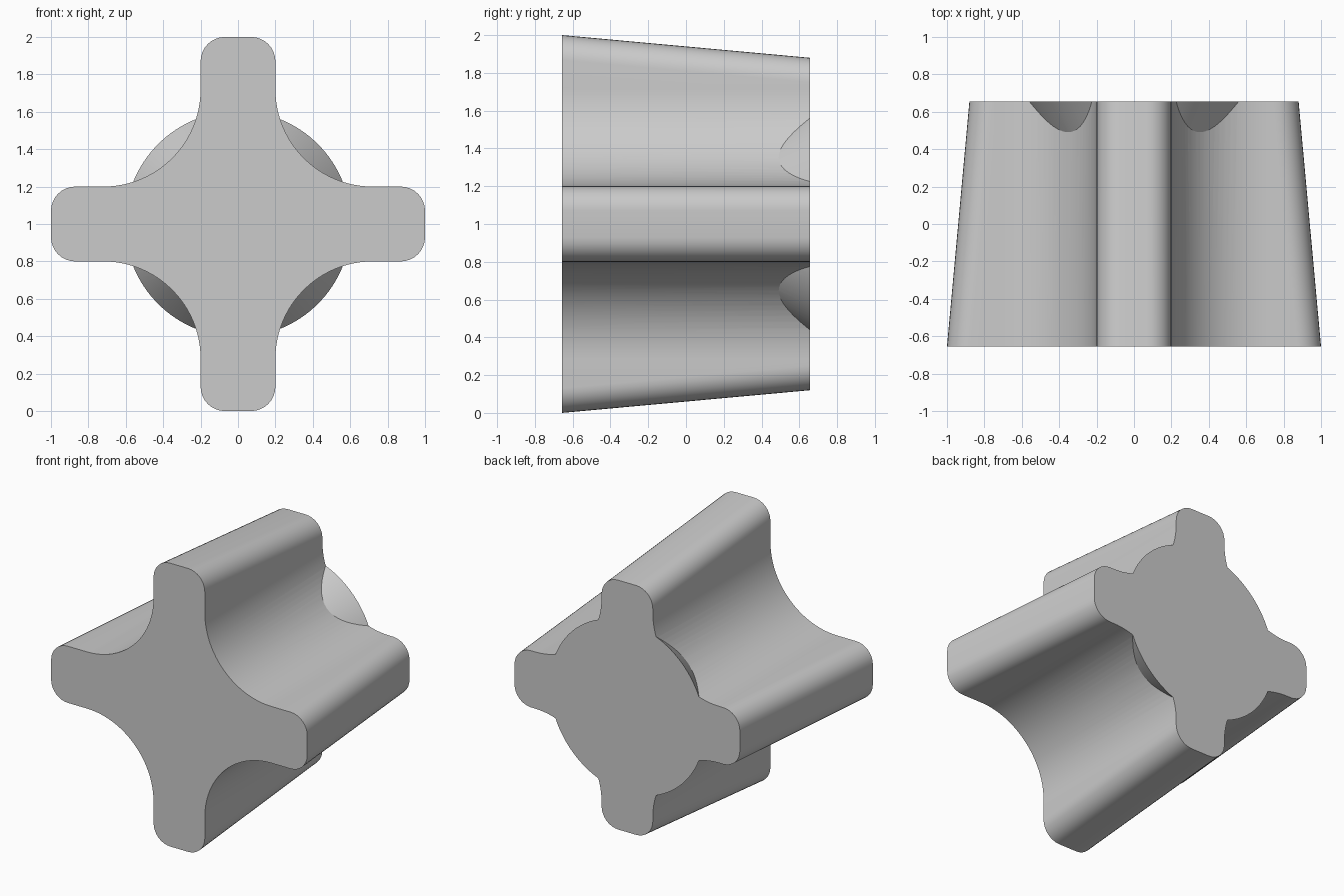
import bpy, bmesh
from math import sin, cos, pi
from mathutils import Matrix, Vector

cube = bpy.data.objects.get("Cube")
if cube:
    bpy.data.objects.remove(cube, do_unlink=True)

HALF_DEPTH = 0.656    # half the length along y
OVERRUN = 0.1         # extra length, trimmed flat at the back
ARM = 0.2             # half width of an arm
CORNER = 0.13         # rounding of the arm tips
FILLET = 0.52         # hollow between two arms
TAPER = 0.12 / (2 * HALF_DEPTH)

grey = bpy.data.materials.new("plain_grey")
grey.use_nodes = True
colour = (0.6, 0.6, 0.6, 1)
grey.diffuse_color = colour
grey.node_tree.nodes["Principled BSDF"].inputs["Base Color"].default_value = colour


def arc(cx, cz, radius, start, end, steps):
    angles = [start + (end - start) * i / steps for i in range(steps + 1)]
    return [(cx + radius * cos(a), cz + radius * sin(a)) for a in angles]


def cross_outline(reach):
    """Four round-tipped arms joined by hollow fillets."""
    inner = reach - CORNER
    quarter = arc(inner, -ARM + CORNER, CORNER, -pi / 2, 0, 8)
    quarter += arc(inner, ARM - CORNER, CORNER, 0, pi / 2, 8)
    centre = ARM + FILLET
    quarter += arc(centre, centre, FILLET, -pi / 2, -pi, 24)[:-1]
    # The last fillet point is shared with the straight side of the next arm
    quarter.append((ARM, centre))
    points = []
    for turn in range(4):
        c, s = cos(turn * pi / 2), sin(turn * pi / 2)
        points += [(x * c - z * s, x * s + z * c) for x, z in quarter]
    return points


def loft(name, rings):
    """Join rings of equal point count, each given as (y, outline), and cap them."""
    bm = bmesh.new()
    loops = [[bm.verts.new((x, y, z + 1)) for x, z in outline] for y, outline in rings]
    for a, b in zip(loops, loops[1:]):
        for i in range(len(a)):
            j = (i + 1) % len(a)
            bm.faces.new((a[i], a[j], b[j], b[i]))
    bm.faces.new(loops[0])
    bm.faces.new(loops[-1])
    bmesh.ops.recalc_face_normals(bm, faces=bm.faces)
    mesh = bpy.data.meshes.new(name)
    bm.to_mesh(mesh)
    bm.free()
    mesh.materials.append(grey)
    obj = bpy.data.objects.new(name, mesh)
    bpy.context.collection.objects.link(obj)
    return obj


def circle(radius):
    return arc(0, 0, radius, 0, 2 * pi, 128)[:-1]


# Tapering cross-shaped body
back = HALF_DEPTH + OVERRUN
body = loft("cross_body", [
    (-HALF_DEPTH, cross_outline(1)),
    (back, cross_outline(1 - TAPER * (back + HALF_DEPTH))),
])

# Conical collar that swells out between the arms at the back
SLOPE = 0.64
collar = loft("back_collar", [
    (y, circle(0.604 + SLOPE * (y - HALF_DEPTH)))
    for y in (0.4, back - 0.03)
])
collar.hide_render = True

# Merge the collar into the body
bpy.context.view_layer.objects.active = body
body.select_set(True)
union = body.modifiers.new("merge_collar", "BOOLEAN")
union.operation = "UNION"
union.solver = "EXACT"
union.object = collar
bpy.ops.object.modifier_apply(modifier=union.name)
bpy.data.objects.remove(collar, do_unlink=True)

# Trim the back end flat
bm = bmesh.new()
bm.from_mesh(body.data)
cut = bmesh.ops.bisect_plane(
    bm, geom=bm.verts[:] + bm.edges[:] + bm.faces[:], dist=1e-5,
    plane_co=(0, HALF_DEPTH, 0), plane_no=(0, 1, 0), clear_outer=True)
rim = [e for e in cut["geom_cut"] if isinstance(e, bmesh.types.BMEdge)]
bmesh.ops.contextual_create(bm, geom=rim)
bmesh.ops.recalc_face_normals(bm, faces=bm.faces)
bm.to_mesh(body.data)
bm.free()

bpy.ops.object.select_all(action="DESELECT")
body.select_set(True)
bpy.ops.object.shade_smooth_by_angle(angle=0.4)
